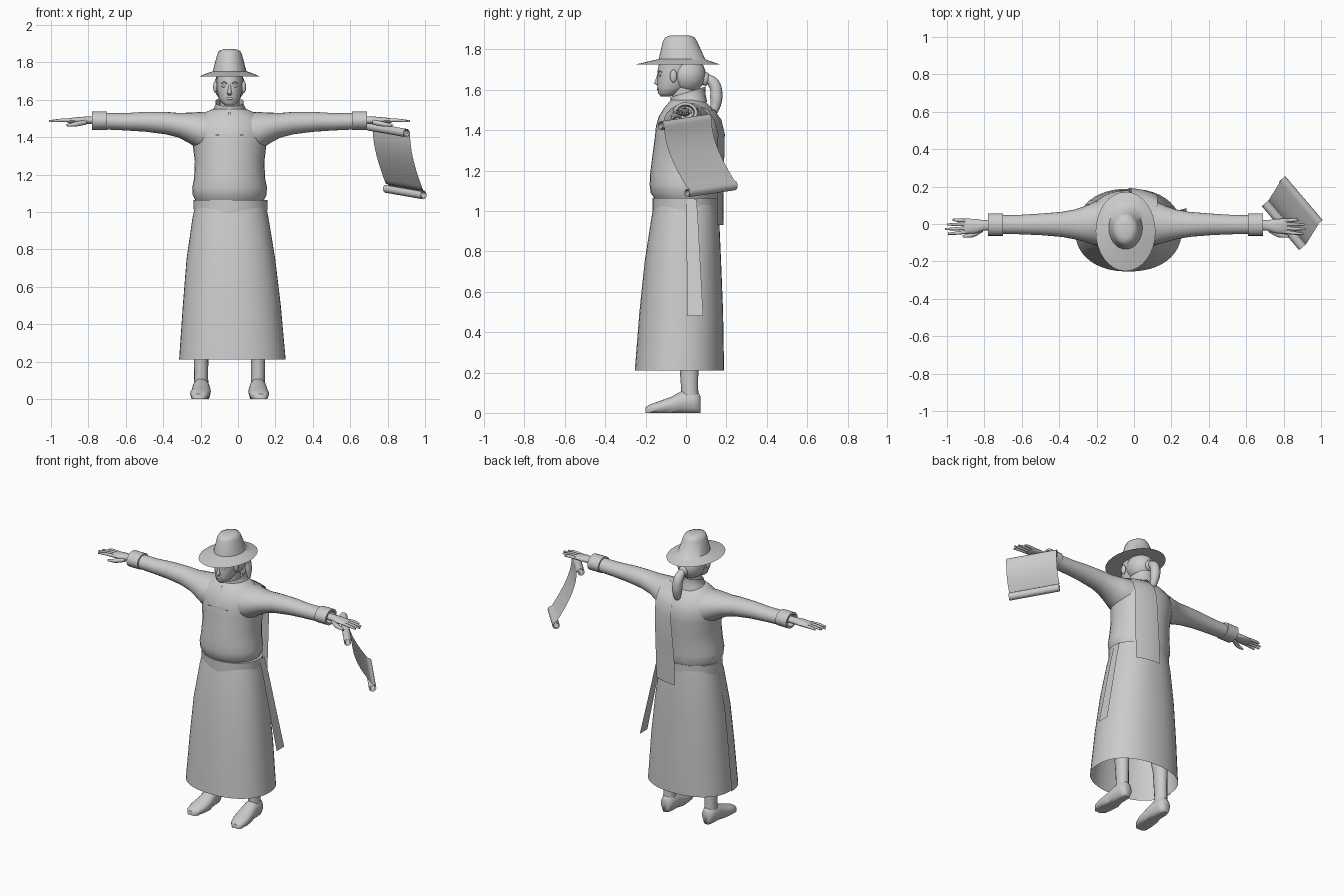
import bpy, math
from mathutils import Vector

if "Cube" in bpy.data.objects:
    bpy.data.objects.remove(bpy.data.objects["Cube"])

GREY = bpy.data.materials.new("plain_grey")
GREY.use_nodes = True
COL = (0.6, 0.6, 0.6, 1)
GREY.diffuse_color = COL
GREY.node_tree.nodes["Principled BSDF"].inputs["Base Color"].default_value = COL
CX = -0.045  # centre line of the body
SIDES = (("left", 1), ("right", -1))


def finish(obj, angle=50):
    obj.data.materials.clear()
    obj.data.materials.append(GREY)
    bpy.ops.object.select_all(action="DESELECT")
    obj.select_set(True)
    bpy.context.view_layer.objects.active = obj
    bpy.ops.object.shade_smooth_by_angle(angle=math.radians(angle))
    return obj


def sheet(name, rows, closed=False, caps=False):
    """Skin a list of point rows; closed rows become tubes."""
    n = len(rows[0])
    verts = [p for r in rows for p in r]
    faces = []
    for i in range(len(rows) - 1):
        for j in range(n if closed else n - 1):
            k = (j + 1) % n
            faces.append((i * n + j, i * n + k, (i + 1) * n + k, (i + 1) * n + j))
    if caps:
        faces.append(tuple(reversed(range(n))))
        faces.append(tuple(range(len(verts) - n, len(verts))))
    mesh = bpy.data.meshes.new(name)
    mesh.from_pydata(verts, [], faces)
    mesh.validate()
    obj = bpy.data.objects.new(name, mesh)
    bpy.context.collection.objects.link(obj)
    if closed:
        import bmesh
        bm = bmesh.new()
        bm.from_mesh(mesh)
        bmesh.ops.recalc_face_normals(bm, faces=bm.faces)
        bm.to_mesh(mesh)
        bm.free()
    return finish(obj)


def loft(name, axis, rings, n=24, caps=True, tilt=0):
    """Rings are (station, centre a, centre b, radius a, radius b)."""
    rows = []
    for t, a, b, ra, rb in rings:
        row = []
        for k in range(n):
            q = math.tau * k / n
            u, v = a + ra * math.cos(q), b + rb * math.sin(q)
            row.append({"z": (u, v, t + tilt * (v - b)), "x": (t, u, v), "y": (u, t, v)}[axis])
        rows.append(row)
    return sheet(name, rows, True, caps)


def ball(name, loc, scale, seg=16):
    bpy.ops.mesh.primitive_uv_sphere_add(segments=seg, ring_count=seg // 2, location=loc)
    obj = bpy.context.object
    obj.name = name
    obj.scale = scale
    return finish(obj, 60)


def tube(name, pts, radius):
    """Tapered rounded tube; points are (x, y, z, taper)."""
    cu = bpy.data.curves.new(name, "CURVE")
    cu.dimensions = "3D"
    cu.bevel_depth, cu.bevel_resolution, cu.resolution_u = radius, 3, 6
    cu.use_fill_caps = True
    sp = cu.splines.new("BEZIER")
    sp.bezier_points.add(len(pts) - 1)
    for bp, p in zip(sp.bezier_points, pts):
        bp.co, bp.radius = p[:3], p[3]
        bp.handle_left_type = bp.handle_right_type = "AUTO"
    obj = bpy.data.objects.new(name, cu)
    bpy.context.collection.objects.link(obj)
    bpy.ops.object.select_all(action="DESELECT")
    obj.select_set(True)
    bpy.context.view_layer.objects.active = obj
    bpy.ops.object.convert(target="MESH")
    return finish(bpy.context.object, 60)


# Hat: brim and tapered crown
loft("hat", "z", [(1.725, CX, -.04, .16, .212), (1.742, CX, -.03, .12, .15),
                  (1.752, CX, -.02, .09, .115), (1.84, CX, -.03, .067, .085),
                  (1.86, CX, -.03, .058, .073), (1.87, CX, -.03, .035, .045)], 32)

# Head, hair and face
loft("head", "z", [(1.568, CX, -.1, .022, .025), (1.582, CX, -.088, .042, .05),
                   (1.61, CX, -.068, .058, .074), (1.65, CX, -.055, .067, .087),
                   (1.7, CX, -.05, .07, .09), (1.745, CX, -.045, .068, .085)])
loft("neck", "z", [(1.48, CX, .0, .055, .06), (1.62, CX, -.01, .052, .06)])
ball("back_hair", (CX, .008, 1.675), (.083, .09, .09), 24)
ball("hair_knot", (CX, .095, 1.655), (.03, .025, .035))
tube("ponytail", [(CX, .09, 1.665, .7), (CX, .138, 1.63, 1), (CX + .005, .15, 1.56, 1.05),
                  (CX + .01, .14, 1.5, .75), (CX + .01, .122, 1.462, .1)], .03)
loft("nose", "z", [(1.622, CX, -.135, .01, .008), (1.632, CX, -.14, .013, .019),
                   (1.66, CX, -.137, .008, .011), (1.685, CX, -.135, .006, .006)], 10)
ball("lips", (CX, -.136, 1.606), (.02, .009, .008))
for side, s in SIDES:
    ball(side + "_ear", (CX + s * .076, -.062, 1.668), (.012, .018, .032))
    ball(side + "_eye", (CX + s * .028, -.128, 1.672), (.014, .008, .007))
    tube(side + "_eyebrow", [(CX + s * .014, -.138, 1.688, 1), (CX + s * .03, -.133, 1.693, 1),
                             (CX + s * .046, -.12, 1.688, .5)], .004)

# Jacket body, collar and chest placket
loft("jacket", "z", [(1.06, CX, 0, .182, .155), (1.09, CX, -.005, .197, .17),
                     (1.13, CX, -.007, .2, .173), (1.18, CX, -.005, .19, .173),
                     (1.27, CX, .003, .186, .17), (1.36, CX, .013, .197, .168),
                     (1.42, CX, .015, .205, .164), (1.47, CX, .013, .195, .147),
                     (1.51, CX, .01, .165, .118), (1.535, CX, .008, .125, .095),
                     (1.55, CX, .005, .09, .08)], 32)
loft("collar", "z", [(1.51, CX, .005, .105, .1), (1.545, CX, .005, .09, .093),
                     (1.575, CX, .01, .074, .086), (1.59, CX, .01, .076, .088)],
     caps=False, tilt=.3)
sheet("placket", [[(CX - .008, -.098, 1.535), (CX + .004, -.098, 1.535)],
                  [(CX - .009, -.14, 1.47), (CX + .008, -.14, 1.47)],
                  [(CX - .009, -.154, 1.415), (CX + .012, -.154, 1.415)]])
sheet("chest_seam", [[(CX + k * .025, -.152 + .3 * (k * .025) ** 2, z) for k in range(-3, 4)]
                     for z in (1.408, 1.414)])

# Sleeves, cuffs, hands
for side, s in SIDES:
    def out(rings):
        return [(CX + s * r[0],) + r[1:] for r in rings]
    loft(side + "_sleeve", "x", out([
        (.08, .01, 1.42, .125, .11), (.16, .005, 1.432, .118, .102), (.215, 0, 1.449, .097, .082),
        (.27, -.002, 1.463, .08, .066), (.34, -.002, 1.475, .067, .06),
        (.45, -.002, 1.482, .058, .053), (.56, -.003, 1.482, .052, .046),
        (.67, -.003, 1.485, .05, .044)]))
    loft(side + "_cuff", "x", out([(.655, -.003, 1.488, .05, .042), (.655, -.003, 1.488, .06, .05),
                                   (.735, -.003, 1.488, .06, .05), (.735, -.003, 1.488, .045, .037),
                                   (.7, -.003, 1.488, .04, .03)]))
    loft(side + "_hand", "x", out([(.7, -.005, 1.49, .026, .022), (.76, -.008, 1.49, .028, .02),
                                   (.8, -.011, 1.49, .038, .018), (.855, -.012, 1.488, .041, .014),
                                   (.868, -.012, 1.487, .036, .008)]), 16)
    for k, (nm, tip) in enumerate((("index", .95), ("middle", .965), ("ring", .955), ("little", .925))):
        y = -.042 + .02 * k
        tube(f"{side}_{nm}_finger", [(CX + s * .85, y, 1.489, 1.1), (CX + s * .9, y * 1.15, 1.49, 1),
                                     (CX + s * tip, y * 1.25, 1.485, .6)], .009)
    tube(side + "_thumb", [(CX + s * .77, -.03, 1.48, 1.3), (CX + s * .82, -.058, 1.47, 1.2),
                           (CX + s * .87, -.066, 1.463, .6)], .011)
    # Legs and shoes
    x = CX + s * .152
    loft(side + "_leg", "z", [(.06, x, .02, .04, .044), (.12, x, .018, .037, .042),
                              (.3, x, .012, .04, .05), (.55, CX + s * .13, 0, .06, .065),
                              (.95, CX + s * .085, 0, .08, .09)], 16)
    shoe = loft(side + "_shoe", "y", [
        (-.2, x + s * .012, .014, .022, .014), (-.18, x + s * .01, .02, .042, .021),
        (-.13, x + s * .006, .029, .054, .03), (-.07, x, .04, .052, .041),
        (-.02, x, .054, .047, .055), (.035, x, .056, .044, .057), (.062, x, .05, .035, .05),
        (.072, x, .045, .018, .035)], 20)
    for v in shoe.data.vertices:  # flat sole
        if v.co.z < .018:
            v.co.z = 0

# Belt
loft("belt", "z", [(.993, CX + .005, 0, .185, .15), (.993, CX + .005, -.003, .196, .163),
                   (1.065, CX + .005, -.003, .198, .163), (1.065, CX + .005, 0, .18, .15)], 32)


# Wrapped skirt, overlapping at the right side
def wrap_row(z, cx, cy, rx, ry):
    row = []
    for k in range(49):
        f = k / 48
        q = math.pi + math.radians(378) * f
        c, d = math.cos(q), math.sin(q)
        r = 1 - .045 * f ** 6
        row.append((cx + r * rx * math.copysign(abs(c) ** .9, c),
                    cy + r * ry * math.copysign(abs(d) ** .9, d), z))
    return row


sheet("skirt", [wrap_row(*r) for r in ((1.03, -.04, 0, .19, .158), (.97, -.04, -.003, .203, .168),
                                       (.75, -.038, -.015, .237, .19), (.5, -.033, -.023, .262, .208),
                                       (.21, -.03, -.032, .285, .222))])

# Hanging belt end on the left, back stole
sheet("belt_end", [[(x, y0, z), (x, y1, z)] for x, y0, y1, z in
                   ((.158, .0, .052, 1.06), (.185, .002, .06, .95), (.232, .004, .072, .72),
                    (.282, .006, .085, .48))])
sheet("back_stole", [[(x0 + (x1 - x0) * k / 6, y - 1.3 * (x0 + (x1 - x0) * k / 6 - CX) ** 2, z)
                      for k in range(7)] for z, y, x0, x1 in
                     ((1.535, .06, .02, .12), (1.5, .145, .0, .125), (1.45, .177, -.015, .125),
                      (1.38, .193, -.02, .12), (1.2, .188, -.035, .12), (1.07, .186, -.045, .115),
                      (.93, .185, -.05, .11))])

# Open scroll hanging from the left hand, curled at both ends
top, bottom = Vector((.7, .11, 1.455)), Vector((.79, .24, 1.125))
width, outward, up = Vector((.2, -.235, -.035)), Vector((.76, .65, 0)), Vector((0, 0, 1))


def curl(centre, q, r):
    return centre + (outward * math.cos(q) + up * math.sin(q)) * r


line = [curl(top, math.tau * 2 * (1 - k / 32), .012 + .014 * k / 32) for k in range(33)]
a, b = line[-1], bottom + up * .026
for k in range(1, 13):
    f = k / 13
    p = a.lerp(b, f ** 2 * (1.35 - .35 * f))
    p.z = a.z + (b.z - a.z) * f
    line.append(p)
line += [curl(bottom, math.pi / 2 - math.tau * 2 * k / 32, .026 - .014 * k / 32) for k in range(33)]
sheet("scroll", [[tuple(p + width * k / 4) for k in range(5)] for p in line])
